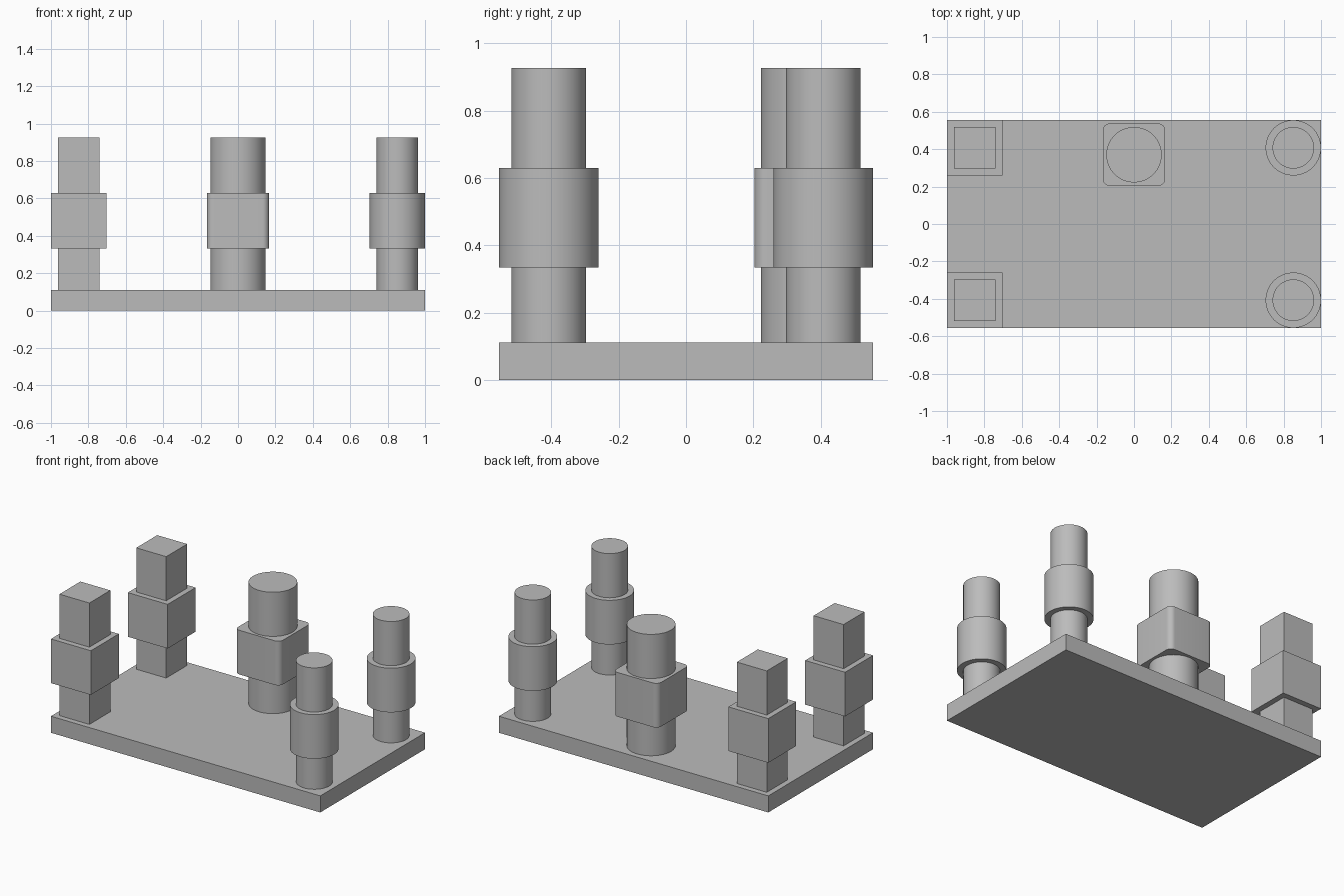
import bpy
import bmesh
import math

old = bpy.data.objects.get("Cube")
if old:
    bpy.data.objects.remove(old, do_unlink=True)

U = 2 / 54            # one design unit
BASE_TOP = 3 * U
POST_TOP = 25 * U
COLLAR = (9 * U, 17 * U)

grey = bpy.data.materials.new("plain_grey")
grey.use_nodes = True
colour = (0.5, 0.5, 0.5, 1)
grey.diffuse_color = colour
grey.node_tree.nodes["Principled BSDF"].inputs["Base Color"].default_value = colour


def finish(name, bm, x, y, z0, z1):
    mesh = bpy.data.meshes.new(name)
    bm.to_mesh(mesh)
    bm.free()
    mesh.materials.append(grey)
    obj = bpy.data.objects.new(name, mesh)
    obj.location = (x, y, (z0 + z1) / 2)
    bpy.context.collection.objects.link(obj)
    return obj


def smooth(obj):
    bpy.ops.object.select_all(action='DESELECT')
    obj.select_set(True)
    bpy.context.view_layer.objects.active = obj
    bpy.ops.object.shade_smooth_by_angle(angle=math.radians(30))


def block(name, x, y, width, depth, z0, z1, radius=0):
    bm = bmesh.new()
    bmesh.ops.create_cube(bm, size=1)
    bmesh.ops.scale(bm, vec=(width, depth, z1 - z0), verts=bm.verts)
    if radius:
        # round only the upright edges
        upright = [e for e in bm.edges
                   if abs(e.verts[0].co.z - e.verts[1].co.z) > 0.01]
        bmesh.ops.bevel(bm, geom=upright, offset=radius, segments=8,
                        profile=0.5, affect='EDGES')
    obj = finish(name, bm, x, y, z0, z1)
    if radius:
        smooth(obj)


def cylinder(name, x, y, width, z0, z1):
    bm = bmesh.new()
    bmesh.ops.create_cone(bm, cap_ends=True, segments=64, radius1=width / 2,
                          radius2=width / 2, depth=z1 - z0)
    smooth(finish(name, bm, x, y, z0, z1))


# Base plate
block("base_plate", 0, 0, 54 * U, 30 * U, 0, BASE_TOP)

# Corner posts: square on the right side, round on the left
for end, y in (("front", -11 * U), ("back", 11 * U)):
    x = 23 * U
    block(end + "_square_post", -x, y, 6 * U, 6 * U, BASE_TOP, POST_TOP)
    block(end + "_square_collar", -x, y, 8 * U, 8 * U, *COLLAR)
    cylinder(end + "_round_post", x, y, 6 * U, BASE_TOP, POST_TOP)
    cylinder(end + "_round_collar", x, y, 8 * U, *COLLAR)

# Thick middle post with a rounded square collar
cylinder("middle_post", 0, 10 * U, 8 * U, BASE_TOP, POST_TOP)
block("middle_collar", 0, 10 * U, 9 * U, 9 * U, *COLLAR, radius=U)
